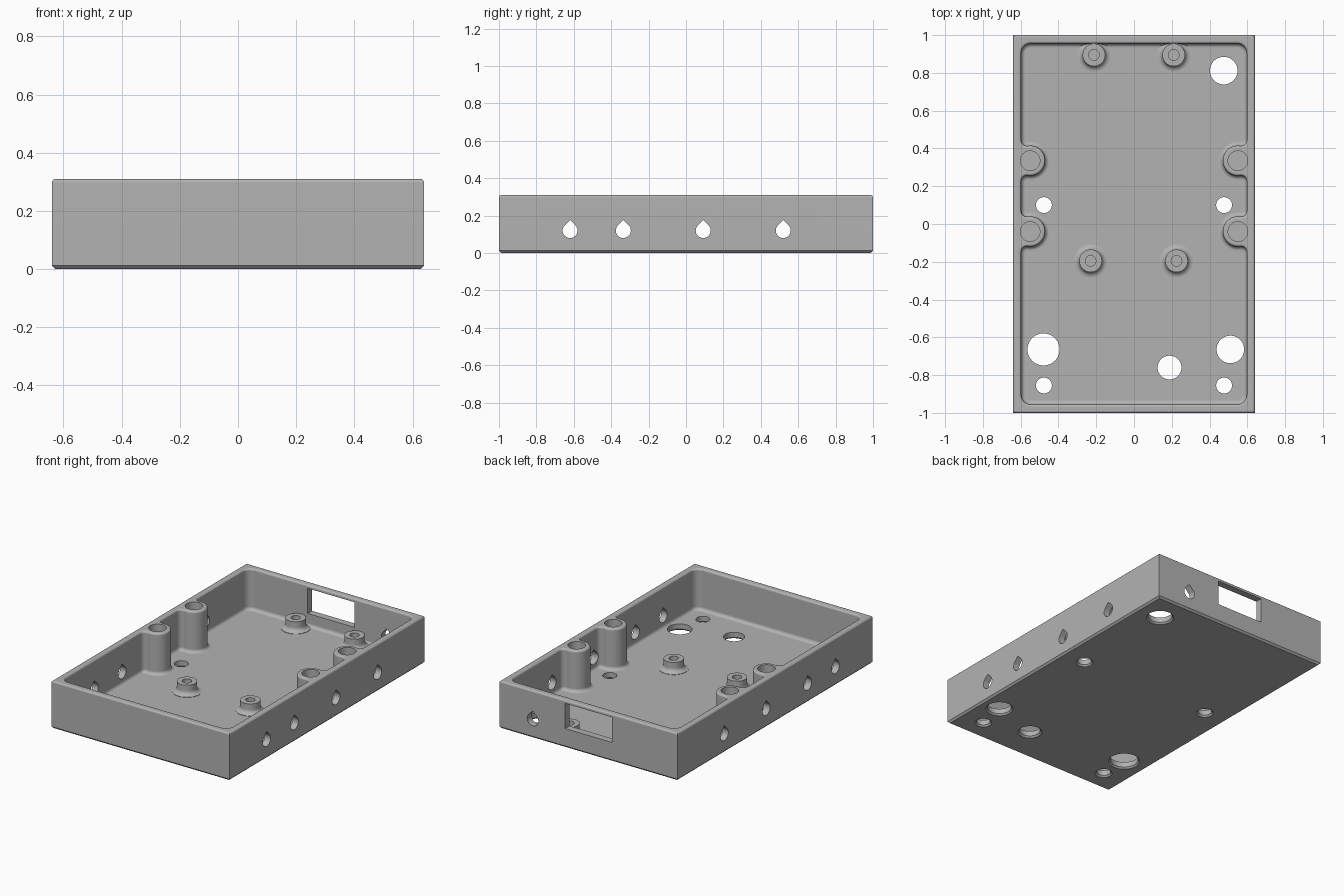
import bpy, bmesh
from math import sin, cos, pi, sqrt, atan2

if "Cube" in bpy.data.objects:
    bpy.data.objects.remove(bpy.data.objects["Cube"])

# One plain grey plastic
GREY = (0.45, 0.45, 0.45, 1)
plastic = bpy.data.materials.new("grey_plastic")
plastic.use_nodes = True
plastic.diffuse_color = GREY
plastic.node_tree.nodes["Principled BSDF"].inputs["Base Color"].default_value = GREY

HX, HY, TOP, FLOOR = 0.64, 1.0, 0.31, 0.043    # outer half sizes, rim, floor
CX, CY, CORNER = 0.597, 0.955, 0.05            # cavity half sizes, corner radius
POST_X, POST_R, BLEND = 0.55, 0.08, 0.03       # screw posts merged in the walls
POST_Y = (-0.04, 0.335)
ROUND = 0.013


def arc(cx, cy, r, a0, a1, n):
    return [(cx + r * cos(a0 + (a1 - a0) * i / n),
             cy + r * sin(a0 + (a1 - a0) * i / n)) for i in range(n + 1)]


def add_object(name, bm):
    bmesh.ops.recalc_face_normals(bm, faces=bm.faces)
    mesh = bpy.data.meshes.new(name)
    bm.to_mesh(mesh)
    bm.free()
    mesh.materials.append(plastic)
    obj = bpy.data.objects.new(name, mesh)
    bpy.context.collection.objects.link(obj)
    return obj


def loft(name, loops):
    """Closed solid through loops of 3D points with equal counts."""
    bm = bmesh.new()
    rings = [[bm.verts.new(p) for p in loop] for loop in loops]
    n = len(rings[0])
    for a, b in zip(rings, rings[1:]):
        for i in range(n):
            j = (i + 1) % n
            bm.faces.new((a[i], a[j], b[j], b[i]))
    bm.faces.new(rings[0])
    bm.faces.new(rings[-1])
    return add_object(name, bm)


def turned(name, x, y, profile, n=40):
    """Solid turned about a vertical axis from (radius, height) points."""
    return loft(name, [[(x + r * cos(2 * pi * i / n), y + r * sin(2 * pi * i / n), z)
                        for i in range(n)] for r, z in profile])


def cut(target, cutter):
    mod = target.modifiers.new("cut", 'BOOLEAN')
    mod.operation = 'DIFFERENCE'
    mod.solver = 'EXACT'
    mod.object = cutter
    bpy.context.view_layer.objects.active = target
    bpy.ops.object.modifier_apply(modifier=mod.name)
    bpy.data.objects.remove(cutter)


def smooth(obj):
    bpy.ops.object.select_all(action='DESELECT')
    obj.select_set(True)
    bpy.context.view_layer.objects.active = obj
    bpy.ops.object.shade_smooth_by_angle(angle=pi / 6)
    obj.modifiers.new("even_shading", 'WEIGHTED_NORMAL').keep_sharp = True


def rectangle(d, z):
    return [(sx * (HX - d), sy * (HY - d), z)
            for sx, sy in ((-1, -1), (1, -1), (1, 1), (-1, 1))]


def cavity_outline(d, z):
    """Rounded rectangle wrapping around the posts, moved inward by d."""
    fx = CX - BLEND
    reach = POST_R + BLEND
    dy = sqrt(reach ** 2 - (fx - POST_X) ** 2)
    t = atan2(dy, POST_X - fx)
    half = arc(CX - CORNER, CORNER - CY, CORNER - d, -pi / 2, 0, 8)
    for y in POST_Y:
        half += arc(fx, y - dy, BLEND - d, 0, t, 6)
        half += arc(POST_X, y, POST_R + d, pi + t, pi - t, 24)
        half += arc(fx, y + dy, BLEND - d, -t, 0, 6)
    half += arc(CX - CORNER, CY - CORNER, CORNER - d, 0, pi / 2, 8)
    return [(x, y, z) for x, y in half] + [(-x, y, z) for x, y in reversed(half)]


def teardrop(name, to_world, start, end, r=0.04):
    """Pointed round hole from start to end along its own axis."""
    shape = arc(0, 0, r, 0.75 * pi, 2.25 * pi, 24) + [(0, r * sqrt(2))]
    return loft(name, [[to_world(u, v, w) for u, v in shape] for w in (start, end)])


# Tray: outer block with chamfered foot and rounded rim
quarter = [i * pi / 10 for i in range(6)]
tray = loft("tray", [rectangle(0.012, 0), rectangle(0, 0.012)] +
            [rectangle(ROUND * (1 - cos(a)), TOP - ROUND * (1 - sin(a))) for a in quarter])

# Cavity with filleted floor and rounded inner rim
FILLET = 0.022
loops = [cavity_outline(FILLET * (1 - sin(a)), FLOOR + FILLET * (1 - cos(a))) for a in quarter]
loops += [cavity_outline(-ROUND * (1 - cos(a)), TOP - ROUND * (1 - sin(a))) for a in quarter]
loops.append(cavity_outline(-ROUND, TOP + 0.1))
cut(tray, loft("cavity", loops))

# Blind screw holes in the posts
for side in (-1, 1):
    for y in POST_Y:
        cut(tray, turned("post_hole", side * POST_X, y, [(0.052, 0.1), (0.052, 0.4)]))

# Floor holes with a slight chamfer underneath
floor_holes = [(0.475, 0.812, 0.073), (-0.479, -0.664, 0.085),
               (0.51, -0.664, 0.073), (0.188, -0.76, 0.063)]
floor_holes += [(s * 0.477, y, 0.042) for s in (-1, 1) for y in (0.1, -0.855)]
for x, y, r in floor_holes:
    cut(tray, turned("floor_hole", x, y,
                     [(r + 0.02, -0.01), (r, 0.01), (r, 0.12)]))

# Teardrop holes through both side walls and one in the back wall
for y in (-0.62, -0.335, 0.092, 0.52):
    cut(tray, teardrop("side_hole", lambda u, v, w: (w, y + u, 0.12 + v), -0.8, 0.8))
cut(tray, teardrop("back_hole", lambda u, v, w: (0.4 + u, w, 0.12 + v), 0.9, 1.1))

# Connector window in the back wall
cut(tray, loft("back_window", [[(sx * 0.168, y, z) for sx, z in
                                ((-1, 0.125), (1, 0.125), (1, 0.288), (-1, 0.288))]
                               for y in (0.9, 1.1)]))
smooth(tray)

# Board standoffs with flared feet and blind holes
flare = [(0.088 - 0.028 * cos(a), 0.073 - 0.028 * sin(a)) for a in quarter]
standoff = [(0.028, 0.055), (0.028, 0.11), (0.06, 0.11)] + flare + [(0.088, 0.03), (0.02, 0.03)]
places = {"back_right": (-0.212, 0.895), "back_left": (0.21, 0.895),
          "middle_right": (-0.23, -0.195), "middle_left": (0.225, -0.195)}
for name, (x, y) in places.items():
    smooth(turned(name + "_standoff", x, y, standoff))
